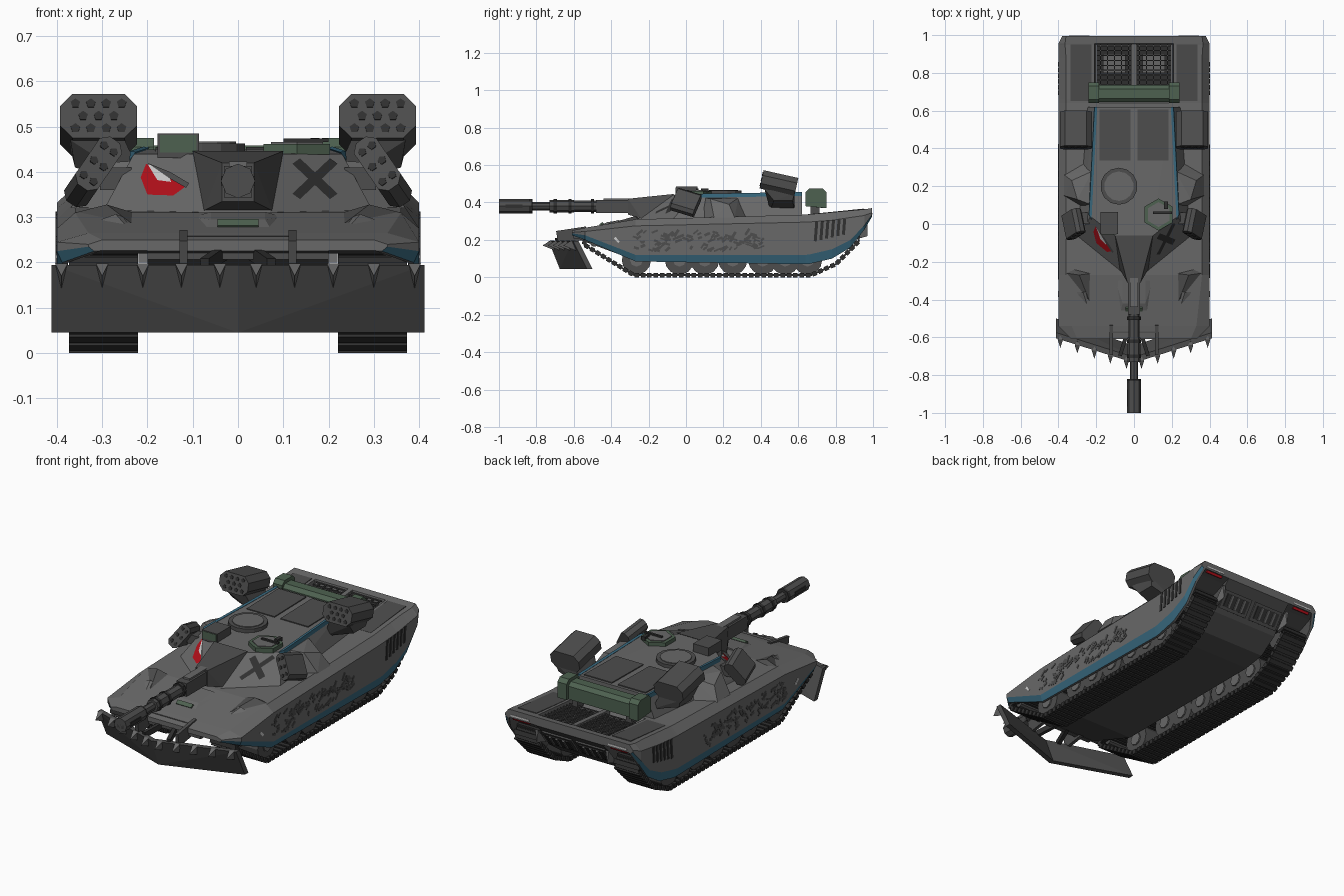
import bpy, bmesh, math, random
from mathutils import Matrix, Vector, Euler

if "Cube" in bpy.data.objects:
    bpy.data.objects.remove(bpy.data.objects["Cube"])

random.seed(4)
SIDES = (-1, 1)

def material(name, rgb):
    m = bpy.data.materials.new(name)
    m.diffuse_color = (*rgb, 1)
    m.use_nodes = True
    m.node_tree.nodes["Principled BSDF"].inputs["Base Color"].default_value = m.diffuse_color
    return m

GREY = material("armour_grey", (.14, .14, .14))
MID = material("mid_grey", (.075, .075, .075))
DARK = material("dark_grey", (.03, .03, .03))
BLUE = material("blue", (.04, .14, .21))
GREEN = material("green", (.075, .12, .08))
RED = material("red", (.45, .005, .01))
WHITE = material("white", (.6, .6, .6))

def finish(name, bm, *mats):
    bmesh.ops.recalc_face_normals(bm, faces=bm.faces)
    me = bpy.data.meshes.new(name)
    bm.to_mesh(me)
    bm.free()
    for m in mats:
        me.materials.append(m)
    ob = bpy.data.objects.new(name, me)
    bpy.context.collection.objects.link(ob)
    return ob

def add_box(bm, loc, size, rot=(0, 0, 0)):
    bmesh.ops.create_cube(bm, size=1, matrix=Matrix.LocRotScale(Vector(loc), Euler(rot), Vector(size)))

def box(name, loc, size, m=GREY, rot=(0, 0, 0)):
    bm = bmesh.new()
    add_box(bm, loc, size, rot)
    return finish(name, bm, m)

def solid(name, pts, m=GREY):
    """Convex solid around a few points."""
    bm = bmesh.new()
    vs = [bm.verts.new(p) for p in pts]
    r = bmesh.ops.convex_hull(bm, input=vs)
    junk = [v for v in bm.verts if not v.link_faces]
    bmesh.ops.delete(bm, geom=junk, context='VERTS')
    bmesh.ops.dissolve_limit(bm, angle_limit=.01, verts=bm.verts, edges=bm.edges)
    return finish(name, bm, m)

def cyl(name, loc, r, depth, axis='Y', n=8, m=MID, r2=None):
    bm = bmesh.new()
    rot = {'X': (0, math.pi / 2, 0), 'Y': (math.pi / 2, 0, 0), 'Z': (0, 0, 0)}[axis]
    bmesh.ops.create_cone(bm, cap_ends=True, segments=n, radius1=r, radius2=r if r2 is None else r2,
                          depth=depth, matrix=Matrix.LocRotScale(Vector(loc), Euler(rot), None))
    return finish(name, bm, m)

# hull: lofted cross-sections with track channels, skirts and sunken engine deck
# y, half width, top half width, floor, channel roof, skirt bottom, blue top, side top, deck, dip
STATIONS = [
    (-.61, .33, .30, .225, .226, .225, .235, .240, .250, 0),
    (-.54, .40, .33, .190, .220, .200, .225, .245, .265, 0),
    (-.27, .40, .36, .090, .220, .085, .120, .275, .310, 0),
    (.64, .40, .36, .090, .240, .070, .120, .295, .335, 0),
    (.66, .40, .36, .090, .240, .072, .122, .296, .337, .035),
    (.78, .40, .36, .110, .260, .100, .150, .305, .348, .035),
    (.88, .40, .36, .180, .280, .160, .200, .320, .357, .035),
    (.95, .40, .365, .280, .310, .250, .275, .330, .363, .035),
    (.955, .40, .365, .285, .312, .257, .280, .332, .364, 0),
    (.995, .38, .36, .325, .326, .325, .335, .345, .370, 0)]
bm = bmesh.new()
rings = []
for y, xo, xt, zf, zr, zb, zl, zs, zt, dip in STATIONS:
    xi = xo - .025
    half = [(0, zf), (.2, zf), (.2, zr), (xi, zr), (xi, zb), (xo - .012, zb), (xo, zl), (xo, zs),
            (xt, zt), (.21, zt), (.205, zt - dip), (0, zt - dip)]
    ring = half + [(-x, z) for x, z in half[-2:0:-1]]
    rings.append([bm.verts.new((x, y, z)) for x, z in ring])
for a, b in zip(rings, rings[1:]):
    for j in range(22):
        k = (j + 1) % 22
        f = bm.faces.new((a[j], a[k], b[k], b[j]))
        f.material_index = 1 if j in (5, 16) else 2 if j in (0, 1, 2, 3, 18, 19, 20, 21) else 0
bm.faces.new(rings[0])
bm.faces.new(rings[-1])
finish("hull", bm, GREY, BLUE, MID)

# tracks, wheels and side details
PATH = [(-.28, .012), (.67, .012), (.80, .07), (.925, .195), (.91, .24), (.8, .235), (0, .205),
        (-.45, .19), (-.54, .2), (-.545, .175)]
for s in SIDES:
    bm = bmesh.new()
    for (y0, z0), (y1, z1) in zip(PATH, PATH[1:] + PATH[:1]):
        length, ang = math.hypot(y1 - y0, z1 - z0), math.atan2(z1 - z0, y1 - y0)
        n = max(1, round(length / .034))
        add_box(bm, (s * .297, (y0 + y1) / 2, (z0 + z1) / 2), (.14, length, .01), (ang, 0, 0))
        for i in range(n):
            t = (i + .5) / n
            add_box(bm, (s * .297, y0 + (y1 - y0) * t, z0 + (z1 - z0) * t), (.152, .024, .024), (ang, 0, 0))
    finish("track", bm, DARK)
    for y in (-.265, -.035, .1, .25, .41, .53, .65):
        cyl("road_wheel", (s * .297, y, .092), .078, .12, 'X', 14, MID)
        cyl("wheel_hub", (s * .297, y, .092), .035, .135, 'X', 8, GREY)
    cyl("drive_wheel", (s * .297, .85, .195), .05, .12, 'X', 12)
    cyl("idler_wheel", (s * .297, -.49, .185), .022, .12, 'X', 10)
    # chipped camouflage and rear vents on the skirt
    bm = bmesh.new()
    for i in range(85):
        y = random.uniform(-.28, .41)
        add_box(bm, (s * .4, y, random.uniform(.145, .245)),
                (.004, random.uniform(.02, .045), random.uniform(.008, .016)),
                (random.choice((.4, .7, -.3, 1.0)), 0, 0))
    finish("camouflage_chips", bm, MID)
    for i in range(6):
        h = .105 - .004 * i
        box("side_vent", (s * .399, .695 + i * .03, .245 + i * .005), (.008, .016, h), DARK, (-.08, 0, 0))
    box("front_marker", (s * .4, -.37, .2), (.004, .035, .012), WHITE, (-.8, 0, 0))
    # faceted fairing on the front deck
    solid("front_fairing", [(s * x, y, z) for x, y, z in (
        (.13, -.25, .28), (.36, -.19, .28), (.392, -.32, .26), (.2, -.5, .26), (.29, -.27, .328), (.36, -.26, .31))], MID)
    solid("fairing_face", [(s * x, y, z) for x, y, z in (
        (.17, -.36, .27), (.37, -.42, .25), (.22, -.52, .25), (.27, -.36, .307), (.37, -.36, .27))])
    box("rear_deck_panel", (s * .28, .8, .35), (.11, .3, .004), MID, (.1, 0, 0))
    solid("cheek_armour", [(s * x, y, z) for x, y, z in (
        (.22, .06, .32), (.22, .35, .32), (.37, .15, .32), (.37, .26, .32),
        (.22, .1, .425), (.22, .28, .425), (.30, .13, .42), (.33, .23, .39))])

# engine deck grilles and rear plate
for s in SIDES:
    box("engine_well", (s * .105, .81, .314), (.18, .26, .012), DARK, (.09, 0, 0))
    for i in range(10):
        box("grille_bar", (s * .105, .71 + i * .026, .334 + i * .0024), (.18, .006, .006), MID)
    for i in range(5):
        box("grille_rib", (s * (.03 + i * .037), .825, .338), (.006, .25, .006), MID, (.09, 0, 0))
    box("engine_block", (s * .105, .85, .325), (.12, .1, .02), GREY, (.09, 0, 0))
    box("rear_frame", (s * .1, .925, .243), (.175, .016, .1), MID, (-.62, 0, 0))
    box("rear_hatch", (s * .1, .932, .239), (.14, .012, .07), DARK, (-.62, 0, 0))
    for i in range(3):
        box("rear_hatch_bar", (s * (.06 + i * .04), .936, .236), (.012, .014, .07), GREY, (-.62, 0, 0))
    box("rear_light", (s * .29, .982, .322), (.1, .012, .014), RED, (-.5, 0, 0))
    box("rear_reflector", (s * .29, .993, .34), (.11, .008, .008), WHITE)
    solid("tow_hook", [(s * x, y, z) for x, y, z in (
        (.2, .9, .2), (.22, .9, .2), (.2, .97, .29), (.22, .97, .29), (.21, .97, .22))])
box("deck_spine", (0, .81, .337), (.025, .29, .03), GREY, (.09, 0, 0))

# stowage roll behind the turret
solid("stowage_roll", [(x, y, z) for x in (-.2, .2) for y, z in (
    (.645, .38), (.735, .37), (.645, .44), (.735, .44), (.665, .458), (.715, .458))], GREEN)
for s in SIDES:
    solid("stowage_end", [(s * x, y, z) for x in (.185, .24) for y, z in (
        (.64, .38), (.75, .37), (.64, .455), (.75, .455), (.66, .475), (.73, .475))], GREEN)
    box("stowage_strut", (s * .16, .69, .35), (.03, .05, .06), MID)

# turret
solid("turret", [(s * x, y, z) for s in SIDES for x, y, z in (
    (.09, -.07, .44), (.23, .04, .44), (.2, .62, .45), (.07, -.25, .31), (.30, -.07, .31), (.25, .62, .32))])

def on_cheek(name, pts, m, lift=.003):
    """Flat patch placed on the sloped turret cheek from front-view x, z."""
    bm = bmesh.new()
    bm.faces.new([bm.verts.new((x, -.6967 + .783 * abs(x) + 1.264 * z - lift, z)) for x, z in pts])
    return finish(name, bm, m)

on_cheek("eye_patch", [(-.203, .418), (-.215, .388), (-.2, .35), (-.143, .348), (-.11, .372), (-.16, .395)], RED)
on_cheek("eye_white", [(-.2, .418), (-.155, .4), (-.148, .378), (-.178, .382)], WHITE, .006)
on_cheek("eye_lid", [(-.2, .42), (-.15, .4), (-.108, .375), (-.115, .365), (-.15, .385)], MID, .008)
for s in SIDES:
    on_cheek("painted_cross_bar", [(.17 + s * a, z) for a, z in (
        (-.05, .418), (-.033, .43), (.05, .352), (.033, .34))], DARK)
    # blue trim along the roof edge
    solid("turret_trim", [(s * x, y, z) for x, y, z in (
        (.225, .02, .444), (.24, .05, .425), (.238, .05, .446), (.195, .62, .454), (.212, .62, .435), (.209, .62, .456))], BLUE)
    box("roof_panel", (s * .1, .47, .449), (.165, .27, .008), MID, (.017, 0, 0))

# roof hatches and sights
ring = cyl("hatch_ring", (-.08, .2, .45), .098, .026, 'Z', 14, MID)
cyl("hatch_lid", (-.08, .2, .456), .078, .022, 'Z', 14, GREY)
cyl("hex_hatch_rim", (.13, .05, .45), .085, .024, 'Z', 6, GREEN)
cyl("hex_hatch_lid", (.13, .05, .457), .066, .018, 'Z', 6, GREY)
box("sight_box", (-.132, .005, .458), (.092, .115, .054), MID)
box("sight_glass", (-.132, -.053, .462), (.08, .004, .038), GREEN)
box("roof_gun", (.15, .06, .47), (.1, .012, .008), DARK)
box("roof_gun_mount", (.17, .1, .465), (.02, .04, .02), DARK)
solid("mantlet", [(s * x, y, z) for s in SIDES for x, y, z in (
    (.035, -.31, .335), (.035, -.31, .42), (.1, -.06, .446), (.075, -.24, .315))], MID)

# main gun
box("gun_sleeve", (0, -.38, .378), (.062, .2, .07), MID)
box("gun_sleeve_top", (0, -.36, .41), (.04, .16, .025), GREY)
for y0, y1, r in ((-.6, -.45, .03), (-.73, -.6, .034), (-.86, -.72, .022), (-1, -.83, .038)):
    cyl("gun_barrel", (0, (y0 + y1) / 2, .38), r, y1 - y0, 'Y', 8, MID)
for y in (-.5, -.62, -.7, -.83):
    cyl("barrel_band", (0, y, .38), .038, .018, 'Y', 8, DARK)
cyl("muzzle_bore", (0, -.994, .38), .026, .012, 'Y', 6, DARK)
for s in SIDES:
    box("muzzle_slot", (s * .034, -.92, .38), (.008, .09, .02), DARK)

# rocket pods: large ones at the rear, small ones on the cheeks
def pod(name, w, h, length, holes, r, loc, rot, m):
    c = min(w, h) * .28
    outline = [(sx * x, sz * z) for sx in SIDES for sz in SIDES for x, z in ((w / 2, h / 2 - c), (w / 2 - c, h / 2))]
    body = solid(name, [(x, y, z) for x, z in outline for y in (-length / 2, length / 2)], m)
    tubes = [body]
    for x, z in holes:
        tubes.append(cyl(name + "_tube", (x, -length / 2, z), r, .006, 'Y', 5, DARK))
    for ob in tubes:
        ob.location, ob.rotation_euler = loc, rot

big = [(x * .034 + (.017 if row else 0), row * .028) for row in (-1, 0, 1) for x in range(-2, 3) if abs(x * .034 + (.017 if row else 0)) < .06]
small = [(x * .026, z * .03) for x in (-.5, .5) for z in (-1.4, 0, 1.4)]
for s in SIDES:
    pod("rear_rocket_pod", .17, .1, .19, big, .011, (s * .308, .497, .503), (-.22, 0, 0), MID)
    solid("rear_pod_mount", [(s * x, y, z) for x, y, z in (
        (.2, .45, .36), (.2, .58, .36), (.25, .42, .47), (.37, .42, .47), (.25, .58, .45), (.37, .58, .45),
        (.36, .47, .41), (.36, .57, .41))], MID)
    pod("front_rocket_pod", .06, .135, .13, small, .01, (s * .32, .0, .4), (-.35, -.6 * s, 0), MID)
    box("front_pod_mount", (s * .27, .03, .385), (.07, .06, .05), MID)

# front vision block, blade linkage and dozer blade
solid("vision_hood", [(s * x, y, z) for s in SIDES for x, y, z in (
    (.08, -.5, .26), (.06, -.42, .295), (.1, -.3, .3), (.06, -.3, .312))])
box("vision_glass", (0, -.452, .284), (.09, .012, .022), GREEN, (-.9, 0, 0))
box("link_crossbar", (0, -.59, .222), (.4, .025, .03), MID)
box("link_upper_bar", (0, -.57, .252), (.24, .015, .014), MID)
for s in SIDES:
    box("blade_arm", (s * .12, -.61, .225), (.018, .16, .07), MID, (.15, 0, 0))
    box("blade_brace", (s * .05, -.62, .21), (.02, .16, .03), DARK, (.2, 0, .3 * s))
    solid("dozer_blade", [(s * x, y + d, z) for d in (0, .03) for x, y, z in (
        (0, -.735, .195), (0, -.675, .045), (.412, -.605, .195), (.412, -.53, .045))], MID)
    for x in (.04, .125, .21, .3, .39):
        y = -.735 + .13 * x / .412
        solid("blade_tooth", [(s * (x - .014), y, .198), (s * (x + .014), y, .198), (s * x, y - .045, .17),
                              (s * x, y + .025, .142), (s * x, y + .02, .198)], GREY)
